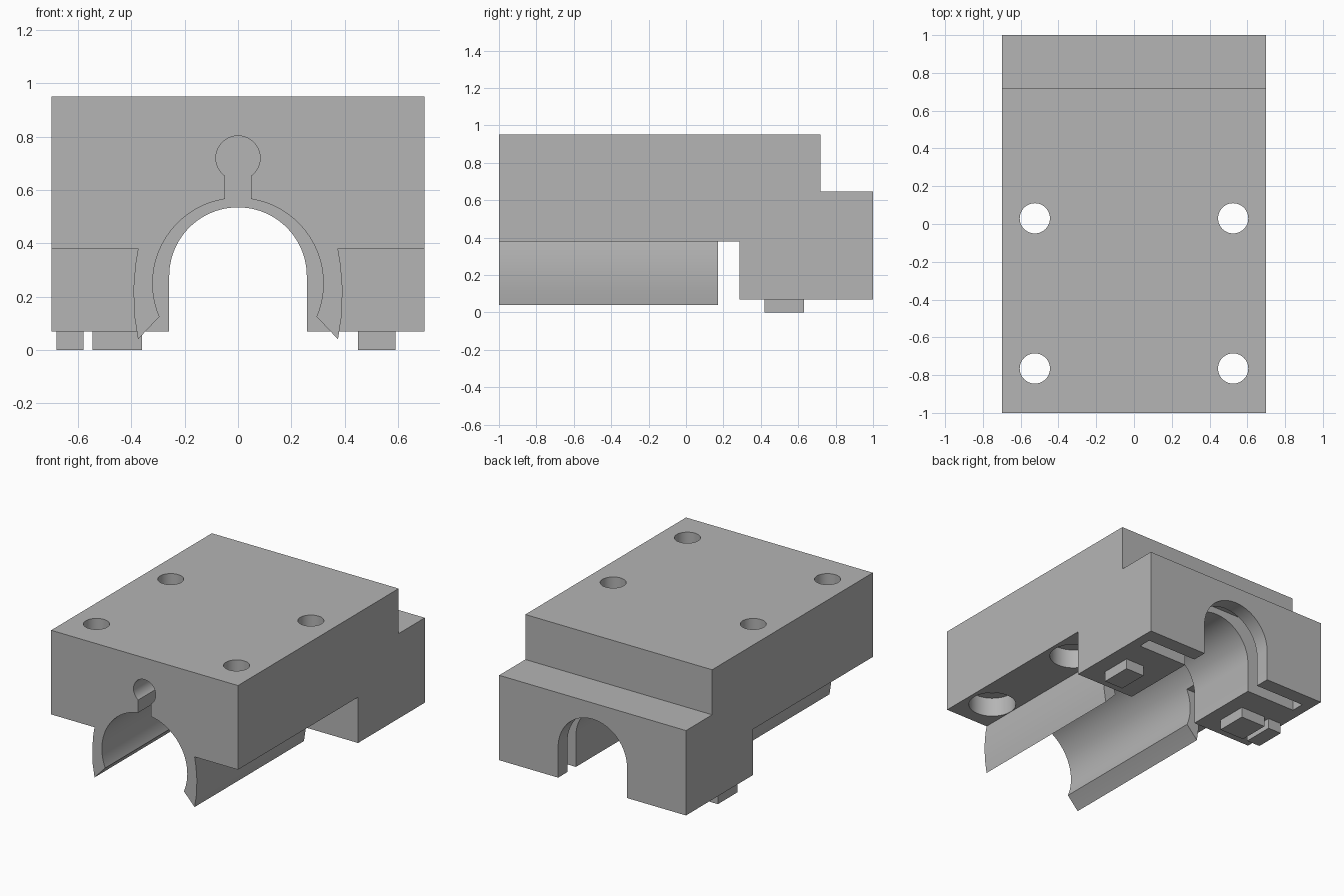
import bpy, bmesh, math
from mathutils import Vector

cube = bpy.data.objects.get("Cube")
if cube:
    bpy.data.objects.remove(cube, do_unlink=True)

grey = bpy.data.materials.new("plain grey")
grey.use_nodes = True
grey.diffuse_color = (0.46, 0.46, 0.46, 1)
grey.node_tree.nodes["Principled BSDF"].inputs["Base Color"].default_value = grey.diffuse_color


def prism(name, profile, axis, start, end):
    """Extrude a 2D profile along x (profile y,z), y (x,z) or z (x,y)."""
    place = {"x": lambda a, b, t: (t, a, b),
             "y": lambda a, b, t: (a, t, b),
             "z": lambda a, b, t: (a, b, t)}[axis]
    bm = bmesh.new()
    face = bm.faces.new([bm.verts.new(place(a, b, start)) for a, b in profile])
    new = bmesh.ops.extrude_face_region(bm, geom=[face])["geom"]
    shift = Vector(place(0, 0, end - start))
    bmesh.ops.translate(bm, vec=shift, verts=[g for g in new if isinstance(g, bmesh.types.BMVert)])
    bmesh.ops.recalc_face_normals(bm, faces=bm.faces)
    mesh = bpy.data.meshes.new(name)
    bm.to_mesh(mesh)
    bm.free()
    mesh.materials.append(grey)
    obj = bpy.data.objects.new(name, mesh)
    bpy.context.collection.objects.link(obj)
    return obj


def arc(cx, cy, r, a0=0, a1=360, n=64):
    closed = a1 - a0 == 360
    steps = n if closed else n + 1
    angles = [math.radians(a0 + (a1 - a0) * i / n) for i in range(steps)]
    return [(cx + r * math.cos(a), cy + r * math.sin(a)) for a in angles]


def rect(x0, x1, y0, y1):
    return [(x0, y0), (x1, y0), (x1, y1), (x0, y1)]


def combine(target, tool, operation):
    mod = target.modifiers.new(operation, 'BOOLEAN')
    mod.operation = operation
    mod.solver = 'EXACT'
    mod.object = tool
    bpy.context.view_layer.objects.active = target
    bpy.ops.object.modifier_apply(modifier=mod.name)
    bpy.data.objects.remove(tool, do_unlink=True)


# Stepped block, drawn as a side profile
body = prism("bearing_housing", [(-1, 0.38), (0.285, 0.38), (0.285, 0.07), (1, 0.07),
                                 (1, 0.645), (0.72, 0.645), (0.72, 0.95), (-1, 0.95)],
             "x", -0.7, 0.7)

# Screw holes with counterbores underneath
for x in (-0.525, 0.525):
    for y in (-0.765, 0.03):
        combine(body, prism("hole", arc(x, y, 0.08, n=48), "z", 0.2, 1.1), 'DIFFERENCE')
        combine(body, prism("counterbore", arc(x, y, 0.148, n=48), "z", 0.3, 0.51), 'DIFFERENCE')

# Springy clip arms hanging below the block
arm = [(0.2, 0.42), (0.372, 0.42), (0.375, 0.38), (0.385, 0.32), (0.392, 0.23),
       (0.389, 0.13), (0.375, 0.04), (0.295, 0.125), (0.2, 0.2)]
for side in (-1, 1):
    combine(body, prism("arm", [(side * x, z) for x, z in arm], "y", -1, 0.17), 'UNION')

# Bearing bore and the keyhole relief above it
combine(body, prism("bore", arc(0, 0.25, 0.32, n=96), "y", -1.1, 0.287), 'DIFFERENCE')
keyhole = [(-0.048, 0.5), (0.048, 0.5)] + arc(0, 0.72, 0.083, -54.7, 234.7, 48)
combine(body, prism("keyhole", keyhole, "y", -1.1, 0.283), 'DIFFERENCE')

# Rod arch through the rear block
arch = [(-0.258, -0.1), (0.258, -0.1)] + arc(0, 0.277, 0.258, 0, 180, 48)
combine(body, prism("arch", arch, "y", 0.2, 1.1), 'DIFFERENCE')

# Wiper slot open to the underside of the rear block
combine(body, prism("slot", rect(-0.63, 0.63, 0.81, 0.9), "z", 0, 0.58), 'DIFFERENCE')

bpy.ops.object.select_all(action='DESELECT')
body.select_set(True)
bpy.context.view_layer.objects.active = body
bpy.ops.object.shade_smooth_by_angle(angle=math.radians(30))

# Small plain feet under the rear block
for name, x0, x1 in (("foot_right_outer", -0.68, -0.58),
                     ("foot_right_inner", -0.545, -0.36),
                     ("foot_left", 0.45, 0.59)):
    prism(name, rect(x0, x1, 0.42, 0.63), "z", 0, 0.07)
